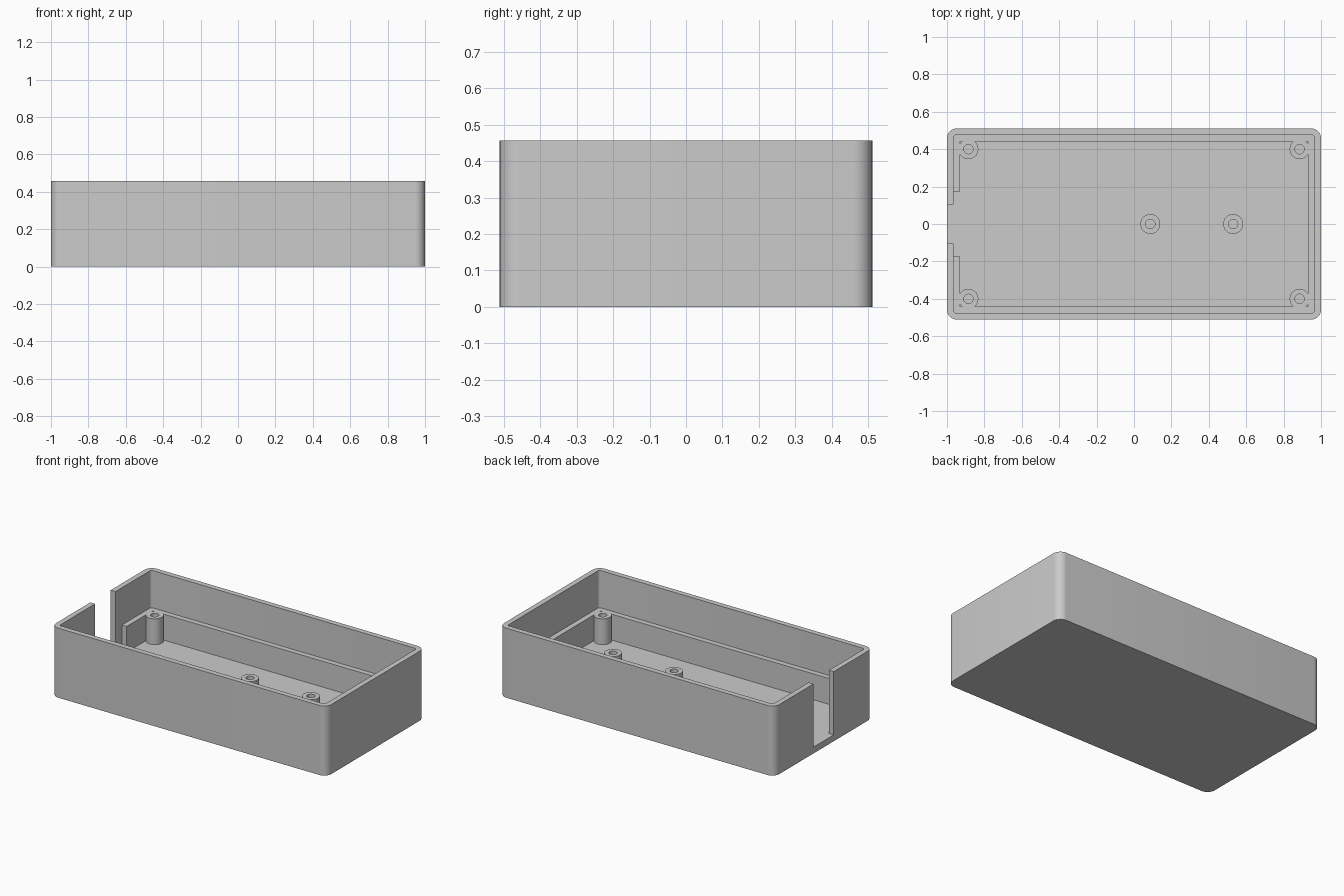
import bpy, bmesh, math
from mathutils import Matrix

cube = bpy.data.objects.get("Cube")
if cube:
    bpy.data.objects.remove(cube, do_unlink=True)

HALF_X, HALF_Y, HEIGHT = 1.0, 0.511, 0.457
WALL, FLOOR, LEDGE = 0.035, 0.042, 0.212
POST_R, HOLE_R = 0.053, 0.025

grey = bpy.data.materials.new("grey plastic")
grey.use_nodes = True
colour = (0.6, 0.6, 0.6, 1)
grey.diffuse_color = colour
grey.node_tree.nodes["Principled BSDF"].inputs["Base Color"].default_value = colour


def finish(name, bm):
    mesh = bpy.data.meshes.new(name)
    bmesh.ops.recalc_face_normals(bm, faces=bm.faces[:])
    bm.to_mesh(mesh)
    bm.free()
    mesh.materials.append(grey)
    obj = bpy.data.objects.new(name, mesh)
    bpy.context.collection.objects.link(obj)
    return obj


def block(name, x0, x1, y0, y1, z0, z1, radius=0, segments=8):
    """Box with optionally rounded vertical edges."""
    bm = bmesh.new()
    bmesh.ops.create_cube(bm, size=1)
    for v in bm.verts:
        v.co = (x1 if v.co.x > 0 else x0, y1 if v.co.y > 0 else y0, z1 if v.co.z > 0 else z0)
    if radius:
        upright = [e for e in bm.edges if abs(e.verts[0].co.z - e.verts[1].co.z) > 1e-4]
        bmesh.ops.bevel(bm, geom=upright, offset=radius, segments=segments,
                        profile=0.5, affect='EDGES')
    return finish(name, bm)


def rod(name, x, y, radius, z0, z1):
    bm = bmesh.new()
    bmesh.ops.create_cone(bm, cap_ends=True, segments=32, radius1=radius, radius2=radius,
                          depth=z1 - z0, matrix=Matrix.Translation((x, y, (z0 + z1) / 2)))
    return finish(name, bm)


def cut(target, cutter):
    """Subtract the cutter from the target and discard it."""
    mod = target.modifiers.new("cut", 'BOOLEAN')
    mod.operation = 'DIFFERENCE'
    mod.solver = 'EXACT'
    mod.object = cutter
    bpy.ops.object.select_all(action='DESELECT')
    bpy.context.view_layer.objects.active = target
    target.select_set(True)
    bpy.ops.object.modifier_apply(modifier=mod.name)
    bpy.data.objects.remove(cutter, do_unlink=True)


# Screw post positions: four corners and two on the centre line
posts = [(sx * 0.885, sy * 0.4) for sx in (-1, 1) for sy in (-1, 1)]
posts += [(0.087, 0), (0.53, 0)]

# Lower cavity, with the posts left standing inside it
ix, iy = HALF_X - 2 * WALL, HALF_Y - 2 * WALL
lower = block("lower_cavity", -ix, ix, -iy, iy, FLOOR, LEDGE + 0.05)
for x, y in posts:
    cut(lower, rod("post_space", x, y, POST_R, FLOOR - 0.05, LEDGE + 0.1))

# Outer tray, hollowed down to the ledge and then to the floor
tray = block("enclosure_tray", -HALF_X, HALF_X, -HALF_Y, HALF_Y, 0, HEIGHT, POST_R)
cut(tray, lower)
ux, uy = HALF_X - WALL, HALF_Y - WALL
cut(tray, block("upper_cavity", -ux, ux, -uy, uy, LEDGE, HEIGHT + 0.1, 0.014, 4))

# Gap in the ledge and narrower slot through the end wall
cut(tray, block("ledge_gap", -ux, -ix + 0.02, -0.173, 0.173, FLOOR, HEIGHT + 0.1))
cut(tray, block("wall_slot", -HALF_X - 0.1, -ix, -0.105, 0.105, FLOOR, HEIGHT + 0.1))

# Screw holes
for x, y in posts:
    cut(tray, rod("screw_hole", x, y, HOLE_R, FLOOR, HEIGHT))

bpy.ops.object.select_all(action='DESELECT')
tray.select_set(True)
bpy.context.view_layer.objects.active = tray
bpy.ops.object.shade_smooth_by_angle(angle=math.radians(30))
